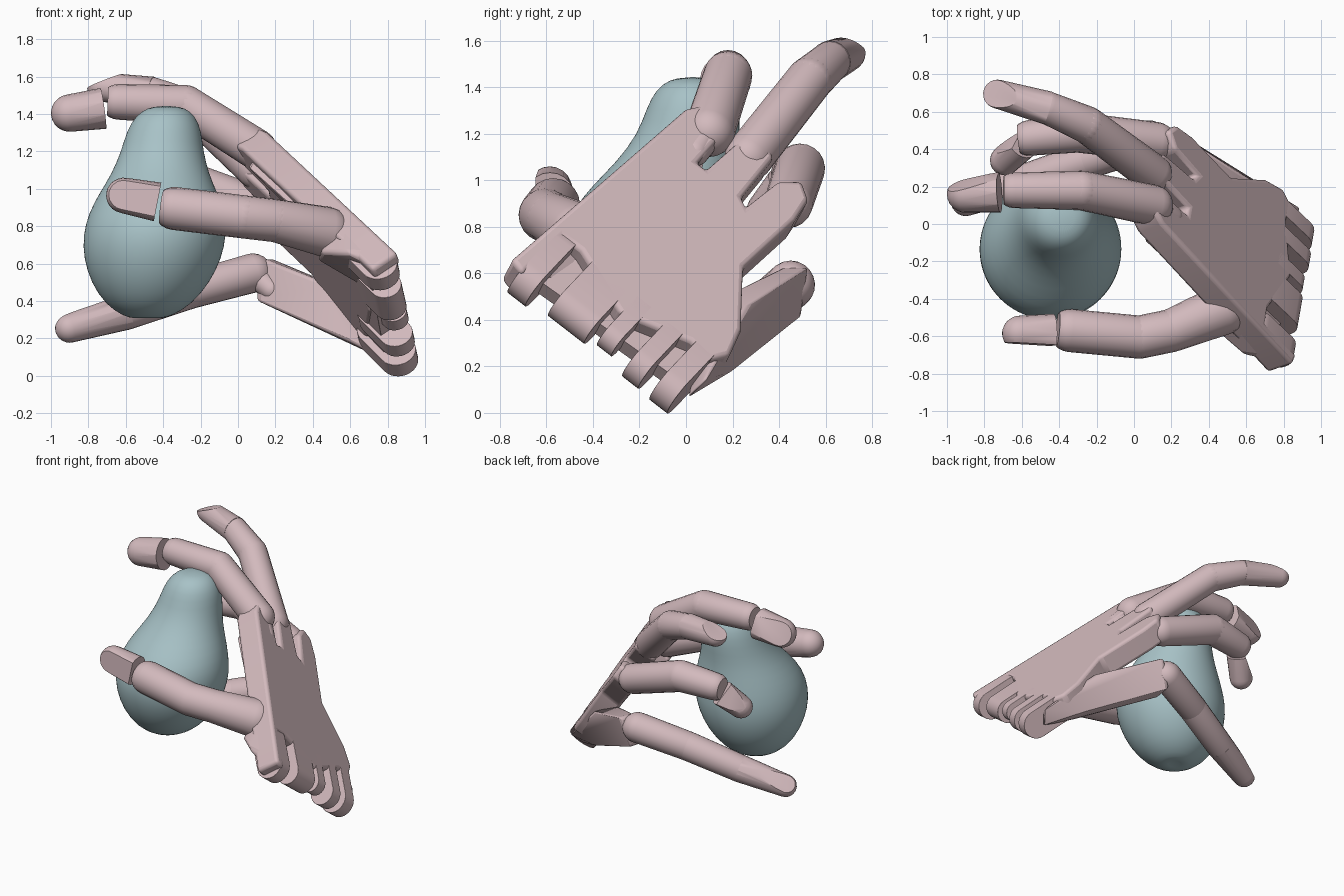
import bpy
import bmesh
import math
from mathutils import Vector, Matrix

default_cube = bpy.data.objects.get("Cube")
if default_cube:
    bpy.data.objects.remove(default_cube, do_unlink=True)


def make_material(name, red, green, blue):
    material = bpy.data.materials.new(name)
    material.use_nodes = True
    colour = (red, green, blue, 1)
    material.diffuse_color = colour
    material.node_tree.nodes["Principled BSDF"].inputs["Base Color"].default_value = colour
    return material


PINK = make_material("dusty pink", .65, .49, .51)
BLUE = make_material("pale blue", .39, .54, .57)


def finish(bm, name, material, bevel=0, angle=35):
    """Turn a bmesh into a shaded object with an optional rounded edge."""
    bmesh.ops.recalc_face_normals(bm, faces=bm.faces)
    mesh = bpy.data.meshes.new(name)
    bm.to_mesh(mesh)
    bm.free()
    mesh.materials.append(material)
    obj = bpy.data.objects.new(name, mesh)
    bpy.context.collection.objects.link(obj)
    if bevel:
        modifier = obj.modifiers.new("rounded edges", 'BEVEL')
        modifier.width = bevel
        modifier.segments = 3
    bpy.ops.object.select_all(action='DESELECT')
    obj.select_set(True)
    bpy.context.view_layer.objects.active = obj
    bpy.ops.object.shade_smooth_by_angle(angle=math.radians(angle))
    return obj


def wrap(bm):
    """Replace the loose points by their convex hull."""
    result = bmesh.ops.convex_hull(bm, input=bm.verts)
    spare = {v for v in result["geom_interior"] + result["geom_unused"]
             if isinstance(v, bmesh.types.BMVert)}
    bmesh.ops.delete(bm, geom=list(spare), context='VERTS')


def capsule(start, end, start_radius, end_radius):
    bm = bmesh.new()
    axis = Vector(end) - Vector(start)
    turn = axis.to_track_quat('Z', 'Y').to_matrix().to_4x4()
    for centre, radius in ((start, start_radius), (end, end_radius)):
        bmesh.ops.create_uvsphere(bm, u_segments=20, v_segments=12, radius=radius,
                                  matrix=Matrix.Translation(centre) @ turn)
    bmesh.ops.delete(bm, geom=bm.edges[:], context='EDGES_FACES')
    wrap(bm)
    return bm


def slice_flat(bm, point, normal):
    """Cut off everything beyond a plane and close the cut."""
    geometry = bm.verts[:] + bm.edges[:] + bm.faces[:]
    result = bmesh.ops.bisect_plane(bm, geom=geometry, plane_co=point,
                                    plane_no=normal, clear_outer=True)
    edges = [e for e in result["geom_cut"] if isinstance(e, bmesh.types.BMEdge)]
    if edges:
        bmesh.ops.edgeloop_fill(bm, edges=edges)


def limb(name, path, radii):
    """A chain of rounded segments; the last one ends flat."""
    labels = ("lower", "middle", "upper")
    count = len(path) - 1
    for i, label in enumerate(labels[:count]):
        bm = capsule(path[i], path[i + 1], radii[i], radii[i + 1])
        if i == count - 1:
            end = Vector(path[i + 1])
            along = (end - Vector(path[i])).normalized()
            slice_flat(bm, end + along * radii[i + 1] * .6, along)
        finish(bm, f"{name}_{label}_segment", PINK)


def fingertip(name, start, end, start_radius, end_radius, nail, depth):
    """A rounded tip with a flat base and a flat nail."""
    start, end, nail = Vector(start), Vector(end), Vector(nail).normalized()
    bm = capsule(start, end, start_radius, end_radius)
    slice_flat(bm, start, start - end)
    slice_flat(bm, start.lerp(end, .6) + nail * depth, nail)
    finish(bm, f"{name}_tip", PINK)


def hull_block(name, points, bevel):
    bm = bmesh.new()
    for point in points:
        bm.verts.new(point)
    wrap(bm)
    finish(bm, name, PINK, bevel)


# Palm plate: outline drawn in y and z, laid on a slanted plane
NORMAL = Vector((.81, .28, .545)).normalized()
THICKNESS = .17


def on_plane(y, z, depth=0):
    x = .13 - (.28 * (y - .03) + .545 * (z - 1.33)) / .81
    return Vector((x, y, z)) - NORMAL * depth


outline = [
    (-.75, .66), (0, 1.31), (.08, 1.33), (.15, 1.28), (.16, 1.2),       # index knuckle
    (.05, 1.08), (.09, 1.05), (.25, 1.19), (.34, 1.19), (.38, 1.1),     # middle knuckle
    (.24, .93), (.26, .89), (.4, 1), (.5, 1), (.53, .92), (.47, .83),   # ring knuckle
    (.25, .63), (.24, .36), (.19, .25), (.1, .23),                      # hinge side
    (.02, .31), (-.28, .43), (-.45, .7), (-.53, .76), (-.7, .6)]        # wrist side
bm = bmesh.new()
plate = bm.faces.new([bm.verts.new(on_plane(y, z)) for y, z in outline])
extruded = bmesh.ops.extrude_face_region(bm, geom=[plate])
inner = [v for v in extruded["geom"] if isinstance(v, bmesh.types.BMVert)]
bmesh.ops.translate(bm, verts=inner, vec=NORMAL * -THICKNESS)
finish(bm, "palm_plate", PINK, .022)

# Thick rim along the index side of the palm
hull_block("palm_rim", [
    on_plane(.02, 1.27, .05), on_plane(-.68, .68, .05), on_plane(.05, 1.15, .1),
    (.05, -.08, 1.12), (.54, -.54, .68), (.13, .08, 1.06), (.55, -.3, .62)], .02)

# Thumb mount and folding side wing
hull_block("thumb_mount", [
    on_plane(-.73, .65, .02), on_plane(-.45, .9, .03), on_plane(-.38, .7, .1),
    (.57, -.5, .84), (.42, -.4, .62), (.44, -.58, .66), (.58, -.7, .66),
    (.74, -.73, .58), (.66, -.42, .48)], .025)
hull_block("side_wing", [
    (.17, .53, .63), (.13, .42, .63), (.1, .5, .42), (.1, .38, .4),
    (.58, .26, .46), (.46, .15, .5), (.6, .2, .18), (.6, .06, .18),
    (.84, 0, .06), (.9, .08, .14)], .02)

# Wrist prongs: rounded discs running up into the palm
ACROSS = (on_plane(-.03, .15) - on_plane(-.65, .63)).normalized()
UPWARD = ACROSS.cross(NORMAL)
UPWARD *= math.copysign(1, UPWARD.z)


def prong(name, y, z, radius, width):
    points = []
    for i in range(28):
        angle = math.tau * i / 28
        rim = (UPWARD * math.cos(angle) + NORMAL * math.sin(angle)) * radius
        for side in (-.5, .5):
            base = on_plane(y, z, radius) + rim + ACROSS * width * side
            points += [base, base + UPWARD * .2]
    hull_block(f"{name}_prong", points, .012)


prong("thumb_side", -.64, .62, .1, .1)
prong("wide", -.44, .47, .085, .2)
prong("narrow", -.29, .36, .07, .08)
prong("inner", -.16, .25, .09, .09)
prong("outer", -.03, .16, .1, .1)

# Sunken block behind the channels between the prongs
hull_block("wrist_core", [on_plane(y, z, depth) for depth in (.08, .16)
                          for y, z in ((-.62, .62), (-.03, .2), (-.48, .75), (.06, .33))], .01)

# Fingers: joint paths from the knuckle outward, with radii
fingers = {
    "index": ([(.1, .1, 1.21), (-.28, .18, 1.45), (-.64, .18, 1.465)], [.11, .105, .095]),
    "middle": ([(.1, .27, 1.1), (-.25, .53, 1.43), (-.46, .62, 1.51)], [.105, .1, .088]),
    "ring": ([(.12, .44, .9), (-.3, .49, 1.05), (-.56, .46, 1.03)], [.105, .108, .095]),
    "little": ([(.08, .45, .55), (-.25, .34, .46), (-.6, .22, .34)], [.105, .1, .095]),
    "thumb": ([(.47, -.46, .77), (.2, -.57, .83), (.03, -.605, .85), (-.34, -.57, .895)],
              [.135, .115, .115, .115])}
for name, (path, radii) in fingers.items():
    limb(name, path, radii)
    # Short link from the knuckle back into the palm
    knuckle = Vector(path[0])
    bm = capsule(knuckle, knuckle + Vector((.1, -.06, -.09)), .07, .06)
    finish(bm, f"{name}_link", PINK)

# Fingertips with flat nails
fingertip("index", (-.72, .17, 1.43), (-.9, .16, 1.405), .11, .1, (-.3, .9, .3), .07)
fingertip("middle", (-.46, .62, 1.51), (-.73, .695, 1.545), .09, .077, (-.35, .1, .9), .077)
fingertip("ring", (-.6, .43, .98), (-.69, .34, .87), .09, .08, (-.6, .7, .3), .06)
fingertip("little", (-.6, .22, .34), (-.9, .12, .255), .095, .078, (-.5, .5, .55), .072)
fingertip("thumb", (-.43, -.585, .93), (-.61, -.585, .965), .105, .095, (-.05, -1, .05), .058)

# Pear: a lathed profile of radius and height, its neck bent backward
profile = [(0, .32), (.07, .305), (.13, .32), (.23, .38), (.32, .5), (.37, .63), (.385, .75),
           (.365, .87), (.315, .98), (.26, 1.08), (.22, 1.2), (.2, 1.31), (.16, 1.39),
           (.1, 1.435), (0, 1.445)]
bm = bmesh.new()
verts = [bm.verts.new((radius, 0, height)) for radius, height in profile]
edges = [bm.edges.new(pair) for pair in zip(verts, verts[1:])]
bmesh.ops.spin(bm, geom=verts + edges, cent=(0, 0, 0), axis=(0, 0, 1),
               angle=math.tau, steps=40, use_duplicate=False)
bmesh.ops.remove_doubles(bm, verts=bm.verts, dist=.001)
for vert in bm.verts:
    bend = min(max((vert.co.z - .8) / .5, 0), 1)
    vert.co.x += -.45 + (vert.co.z - .7) * .09
    vert.co.y += -.135 + .165 * bend * bend * (3 - 2 * bend)
pear = finish(bm, "pear", BLUE, angle=60)
pear.modifiers.new("smooth skin", 'SUBSURF').levels = 1
